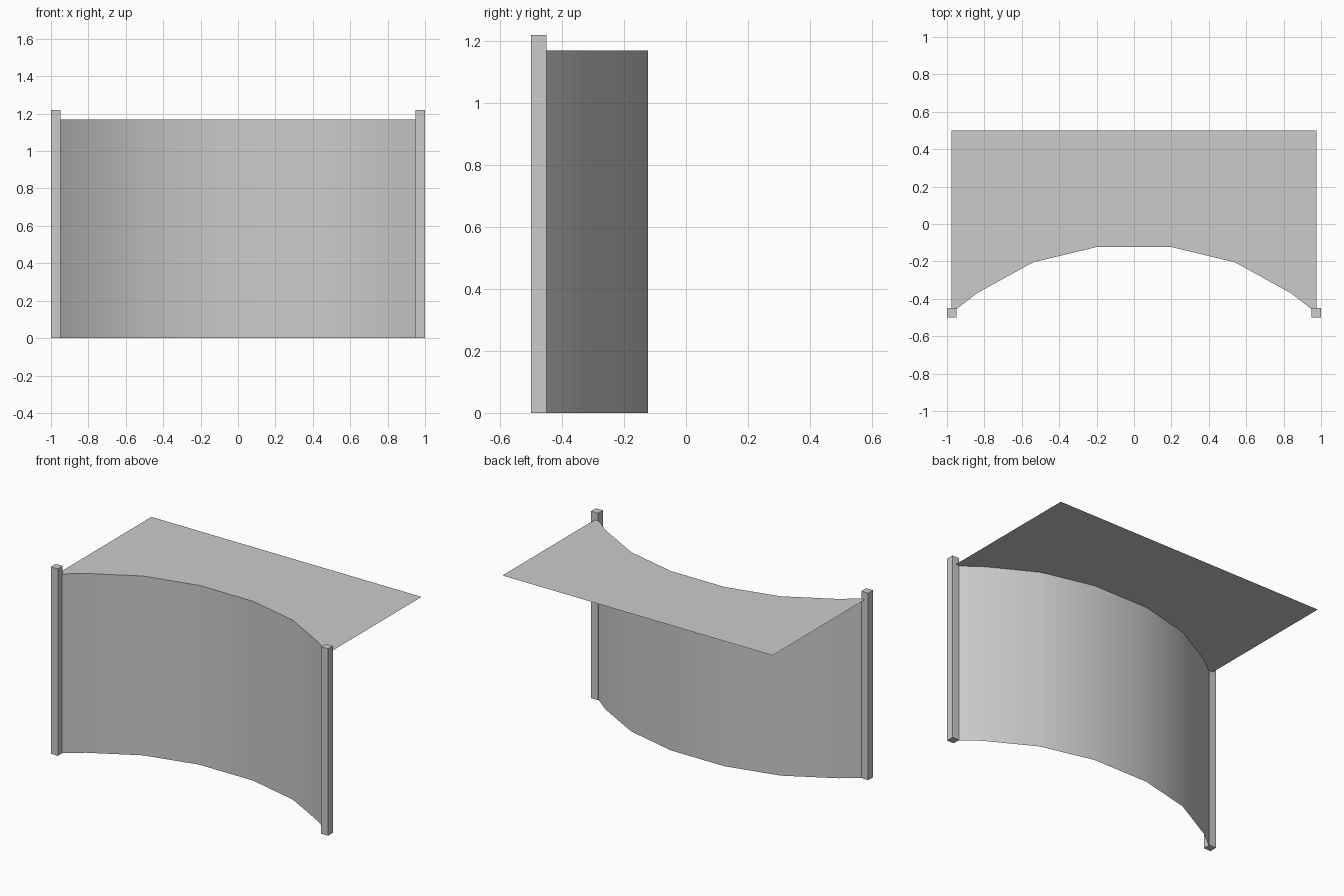
import bpy
import bmesh

if "Cube" in bpy.data.objects:
    bpy.data.objects.remove(bpy.data.objects["Cube"])

POST_H, WALL_H, POST = 1.22, 1.17, 0.05

# Right half of the curved front edge, mirrored to the left
half = [(0.195, -0.122), (0.54, -0.205), (0.84, -0.37), (0.975, -0.475)]
curve = [(-x, y) for x, y in reversed(half)] + half


def make_object(name, bm, smooth=False):
    mesh = bpy.data.meshes.new(name)
    bm.to_mesh(mesh)
    bm.free()
    for poly in mesh.polygons:
        poly.use_smooth = smooth
    obj = bpy.data.objects.new(name, mesh)
    bpy.context.collection.objects.link(obj)
    return obj


# Corner posts
for side, label in ((-1, "left"), (1, "right")):
    bm = bmesh.new()
    bmesh.ops.create_cube(bm, size=1)
    bmesh.ops.scale(bm, vec=(POST, POST, POST_H), verts=bm.verts)
    bmesh.ops.translate(bm, vec=(side * 0.975, -0.475, POST_H / 2), verts=bm.verts)
    make_object(label + "_post", bm)

# Curved wall: a single sheet swept up along the front edge
bm = bmesh.new()
bottom = [bm.verts.new((x, y, 0)) for x, y in curve]
top = [bm.verts.new((x, y, WALL_H)) for x, y in curve]
for i in range(len(curve) - 1):
    bm.faces.new((bottom[i], bottom[i + 1], top[i + 1], top[i]))
make_object("curved_wall", bm, smooth=True)

# Flat top sheet: from the curved edge to the straight back edge
bm = bmesh.new()
outline = curve + [(0.975, 0.5), (-0.975, 0.5)]
bm.faces.new([bm.verts.new((x, y, WALL_H)) for x, y in outline])
make_object("top_sheet", bm)
